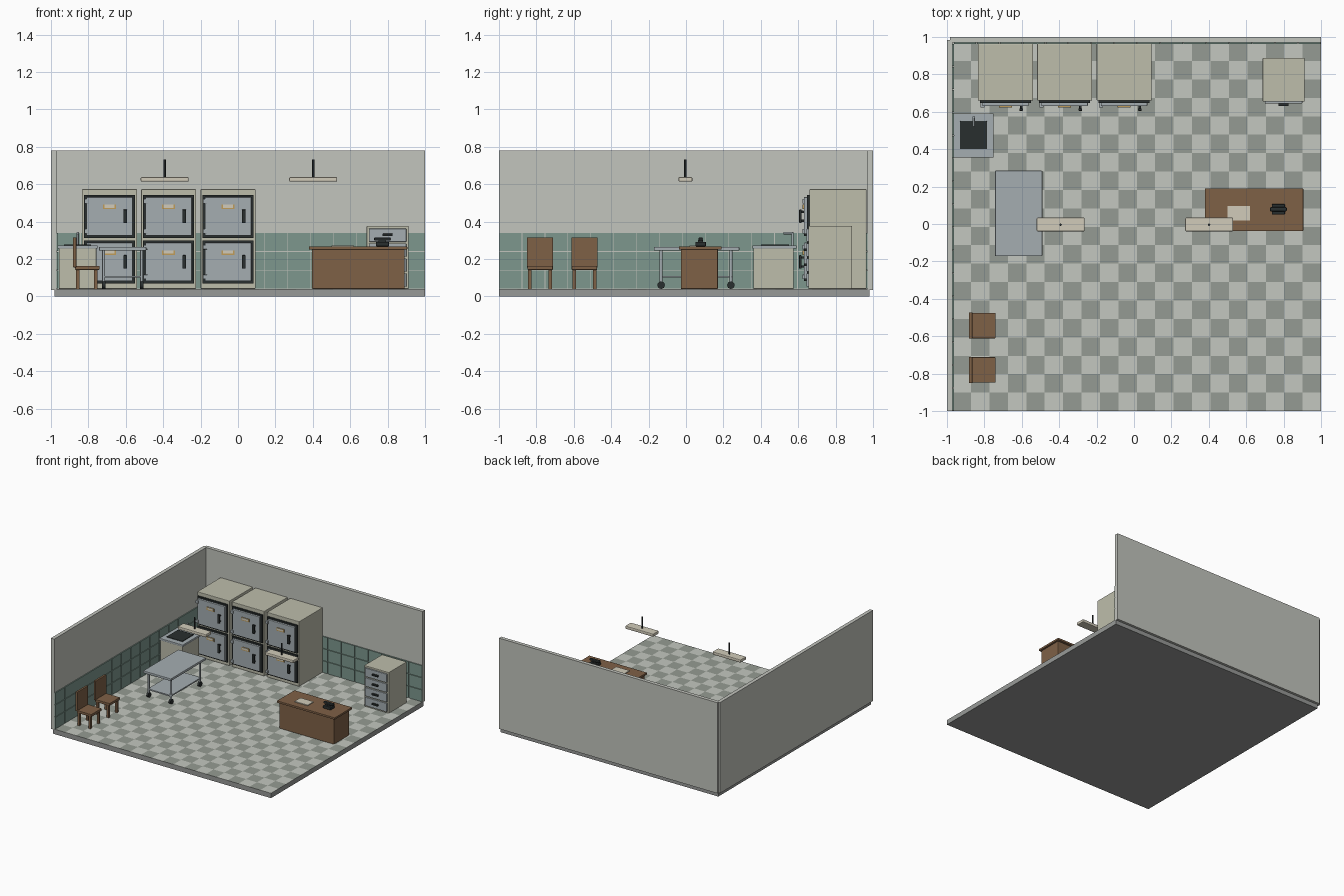
import bpy, bmesh
from mathutils import Vector, Matrix

if "Cube" in bpy.data.objects:
    bpy.data.objects.remove(bpy.data.objects["Cube"])

MATS = {}
def mat(name, rgb):
    m = bpy.data.materials.new(name)
    m.diffuse_color = [(c / 255) ** 2.2 for c in rgb] + [1]
    m.use_nodes = True
    m.node_tree.nodes["Principled BSDF"].inputs["Base Color"].default_value = m.diffuse_color
    MATS[name] = m
for n, c in {"wall_paint": (193, 195, 188), "light_tile": (194, 198, 190), "dark_tile": (148, 154, 146),
             "base": (150, 152, 150), "green_tile": (124, 150, 140), "enamel": (188, 188, 170),
             "steel": (163, 172, 176), "dark": (45, 50, 50), "wood": (126, 97, 72),
             "brass": (190, 155, 90), "cream": (208, 202, 184)}.items():
    mat(n, c)

def finish(name, bm, m, bevel=0):
    me = bpy.data.meshes.new(name)
    bm.to_mesh(me)
    bm.free()
    me.materials.append(MATS[m])
    ob = bpy.data.objects.new(name, me)
    bpy.context.collection.objects.link(ob)
    if bevel:
        b = ob.modifiers.new("bevel", "BEVEL")
        b.width, b.segments = bevel, 2
    return ob

def boxes(name, items, m, bevel=0):
    """One object from boxes given as (x0, x1, y0, y1, z0, z1)."""
    bm = bmesh.new()
    for x0, x1, y0, y1, z0, z1 in items:
        M = Matrix.Translation(((x0 + x1) / 2, (y0 + y1) / 2, (z0 + z1) / 2)) @ \
            Matrix.Diagonal((x1 - x0, y1 - y0, z1 - z0, 1))
        bmesh.ops.create_cube(bm, size=1, matrix=M)
    return finish(name, bm, m, bevel)

def rods(name, items, m, seg=16):
    """One object from cylinders given as (start, end, radius)."""
    bm = bmesh.new()
    for a, b, r in items:
        a, b = Vector(a), Vector(b)
        q = (b - a).to_track_quat('Z', 'Y').to_matrix().to_4x4()
        bmesh.ops.create_cone(bm, cap_ends=True, segments=seg, radius1=r, radius2=r,
                              depth=(b - a).length, matrix=Matrix.Translation((a + b) / 2) @ q)
    for f in bm.faces:
        f.smooth = len(f.verts) == 4
    for e in bm.edges:
        e.smooth = e.calc_face_angle(0) < 0.7
    return finish(name, bm, m)

F = 0.04  # floor height

# floor slab and checker tiles
boxes("floor_slab", [(-0.98, 1, -1, 0.98, 0, F - 0.003)], "base")
p = 1.97 / 20
for k, n in enumerate(("light_tile", "dark_tile")):
    boxes("floor_" + n, [(1 - (i + 1) * p, 1 - i * p, -1 + j * p, -1 + (j + 1) * p, F - 0.003, F)
                         for i in range(20) for j in range(20) if (i + j) % 2 == k], n)

# walls
boxes("back_wall", [(-0.985, 1, 0.97, 1, F - 0.005, 0.78)], "wall_paint")
boxes("left_wall", [(-1, -0.97, -1, 0.985, F - 0.005, 0.78)], "wall_paint")

# green wall tiles with grout gaps
q, g = 1.965 / 16, 0.002
grid = [(i * q + g, (i + 1) * q - g, F + j * 0.1 + g, F + (j + 1) * 0.1 - g)
        for i in range(16) for j in range(3)]
boxes("back_wall_tiles", [(-0.965 + a, -0.965 + b, 0.962, 0.971, c, d) for a, b, c, d in grid], "green_tile")
boxes("left_wall_tiles", [(-0.971, -0.962, -1 + a, -1 + b, c, d) for a, b, c, d in grid], "green_tile")

# cold storage units, two doors each
for k, cx in enumerate((-0.687, -0.371, -0.053)):
    n = f"cooler_{k + 1}_"
    boxes(n + "body", [(cx - 0.147, cx + 0.147, 0.66, 0.965, F, 0.573)], "enamel", 0.004)
    for lvl, cz in (("lower", 0.184), ("upper", 0.428)):
        boxes(n + lvl + "_gasket", [(cx - 0.136, cx + 0.136, 0.648, 0.661, cz - 0.115, cz + 0.115)], "dark")
        boxes(n + lvl + "_door", [(cx - 0.124, cx + 0.124, 0.63, 0.65, cz - 0.103, cz + 0.103)], "steel", 0.004)
        boxes(n + lvl + "_hinges", [(cx - 0.134, cx - 0.112, 0.622, 0.648, cz + s * 0.08 - 0.012, cz + s * 0.08 + 0.012)
                                    for s in (-1, 1)], "steel", 0.002)
        boxes(n + lvl + "_handle", [(cx + 0.074, cx + 0.094, 0.605, 0.618, cz - 0.036, cz + 0.036)] +
              [(cx + 0.078, cx + 0.09, 0.616, 0.632, cz + s * 0.024 - 0.006, cz + s * 0.024 + 0.006)
               for s in (-1, 1)], "dark", 0.003)
        boxes(n + lvl + "_label_holder", [(cx - 0.034, cx + 0.034, 0.624, 0.631, cz + 0.038, cz + 0.062)], "brass")
        boxes(n + lvl + "_label_card", [(cx - 0.026, cx + 0.026, 0.622, 0.626, cz + 0.045, cz + 0.062)], "cream")

# sink cabinet
boxes("sink_cabinet", [(-0.957, -0.757, 0.36, 0.575, F, 0.26)], "enamel", 0.003)
# counter ring around a sunken basin
x0, x1, y0, y1 = -0.93, -0.786, 0.40, 0.55
boxes("sink_counter", [(-0.963, -0.75, 0.355, 0.592, 0.255, 0.272)], "steel", 0.003)
boxes("sink_basin", [(x0, x1, y0, y1, 0.262, 0.277)], "dark", 0.002)
rods("sink_faucet", [((-0.857, 0.57, 0.27), (-0.857, 0.57, 0.342), 0.006),
                     ((-0.857, 0.575, 0.338), (-0.857, 0.52, 0.338), 0.006)], "steel")

# gurney
boxes("gurney_top", [(-0.743, -0.49, -0.172, 0.285, 0.245, 0.265)], "steel", 0.004)
boxes("gurney_shelf", [(-0.722, -0.511, -0.14, 0.25, 0.1, 0.11)], "steel")
corners = [(x, y) for x in (-0.718, -0.515) for y in (-0.133, 0.24)]
rods("gurney_legs", [((x, y, 0.075), (x, y, 0.248), 0.008) for x, y in corners], "steel")
rods("gurney_wheels", [((x - 0.009, y, F + 0.02), (x + 0.009, y, F + 0.02), 0.02) for x, y in corners], "dark")

# desk
boxes("desk_body", [(0.396, 0.89, -0.027, 0.17, F, 0.252)], "wood", 0.003)
boxes("desk_top", [(0.38, 0.905, -0.037, 0.19, 0.25, 0.267)], "wood", 0.003)
boxes("desk_papers", [(0.5, 0.62, 0.02, 0.096, 0.267, 0.273)], "cream")
# telephone
boxes("phone_base", [(0.737, 0.807, 0.05, 0.107, 0.267, 0.292)], "dark", 0.005)
boxes("phone_cradle", [(0.752, 0.792, 0.065, 0.092, 0.29, 0.302)], "dark")
boxes("phone_handset", [(0.727, 0.817, 0.067, 0.09, 0.298, 0.315)], "dark", 0.006)

# filing cabinet with four drawers
boxes("file_cabinet", [(0.688, 0.912, 0.655, 0.888, F, 0.376)], "enamel", 0.003)
for k in range(4):
    z = 0.052 + k * 0.08
    boxes(f"file_drawer_{k + 1}", [(0.7, 0.9, 0.645, 0.657, z, z + 0.07)], "steel", 0.002)
    boxes(f"file_drawer_handle_{k + 1}", [(0.773, 0.827, 0.63, 0.647, z + 0.03, z + 0.043)], "dark", 0.002)

# waiting chairs facing into the room
for k, cy in enumerate((-0.543, -0.78)):
    n = f"chair_{k + 1}_"
    boxes(n + "seat", [(-0.872, -0.74, cy - 0.068, cy + 0.068, 0.142, 0.163)], "wood", 0.003)
    boxes(n + "back", [(-0.882, -0.864, cy - 0.07, cy + 0.07, 0.155, 0.315)], "wood", 0.003)
    boxes(n + "legs", [(x - 0.009, x + 0.009, cy + s * 0.055 - 0.009, cy + s * 0.055 + 0.009, F, 0.145)
                       for x in (-0.857, -0.76) for s in (-1, 1)], "wood")

# hanging lamps
for k, cx in enumerate((-0.392, 0.402)):
    boxes(f"lamp_{k + 1}_shade", [(cx - 0.128, cx + 0.128, -0.04, 0.034, 0.613, 0.638)], "cream", 0.006)
    rods(f"lamp_{k + 1}_stem", [((cx, -0.004, 0.635), (cx, -0.004, 0.732), 0.006)], "dark")
